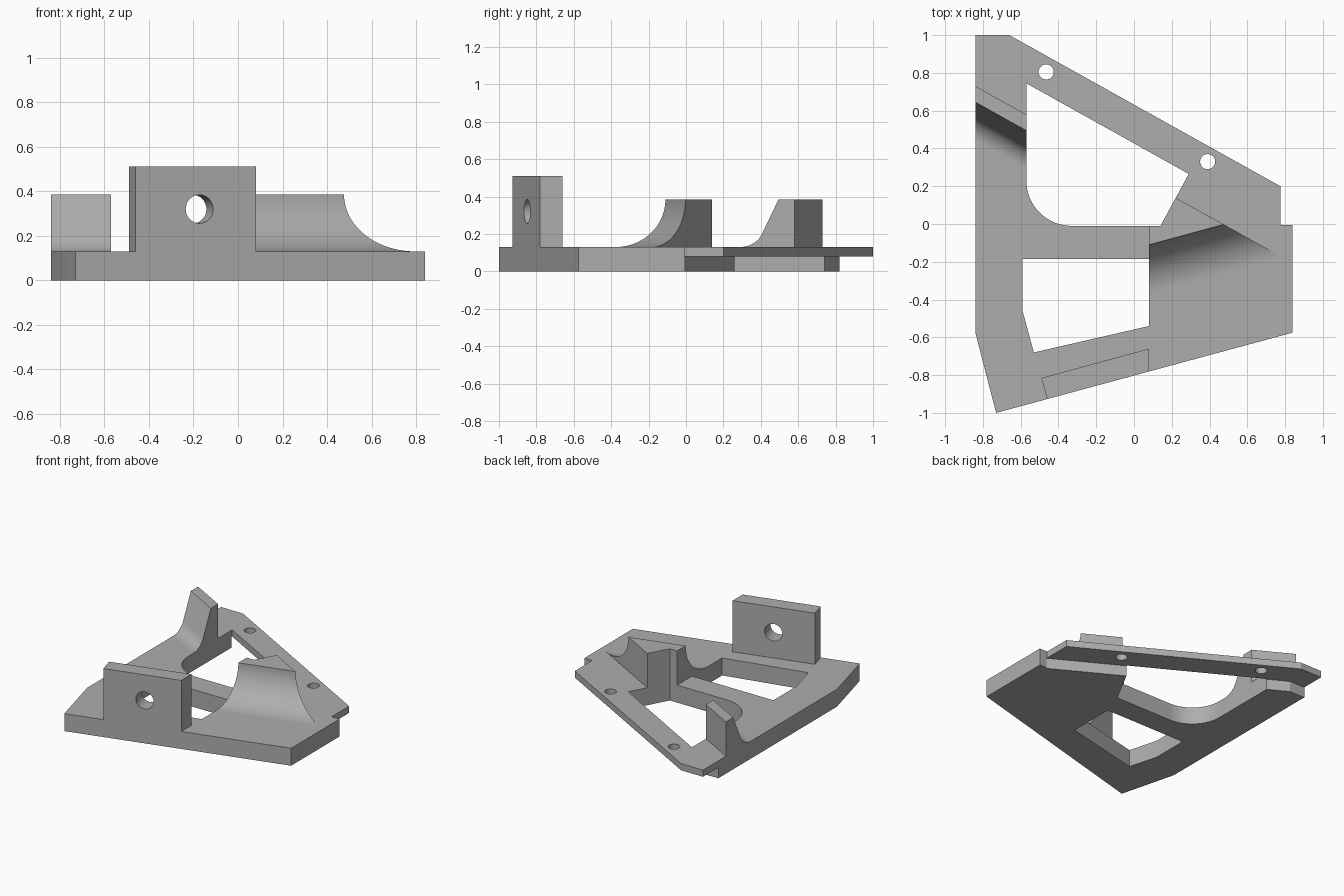
import bpy, bmesh
from math import sin, cos, pi, radians
from mathutils import Vector

if "Cube" in bpy.data.objects:
    bpy.data.objects.remove(bpy.data.objects["Cube"], do_unlink=True)

grey = bpy.data.materials.new("mid_grey")
grey.use_nodes = True
COLOUR = (0.42, 0.42, 0.42, 1)
grey.diffuse_color = COLOUR
grey.node_tree.nodes["Principled BSDF"].inputs["Base Color"].default_value = COLOUR


def solid(name, points, sweep):
    """Closed solid made by sweeping a flat polygon along a vector."""
    bm = bmesh.new()
    face = bm.faces.new([bm.verts.new(p) for p in points])
    moved = bmesh.ops.extrude_face_region(bm, geom=[face])["geom"]
    bmesh.ops.translate(bm, vec=sweep, verts=[v for v in moved if isinstance(v, bmesh.types.BMVert)])
    bmesh.ops.recalc_face_normals(bm, faces=bm.faces)
    mesh = bpy.data.meshes.new(name)
    bm.to_mesh(mesh)
    bm.free()
    mesh.materials.append(grey)
    obj = bpy.data.objects.new(name, mesh)
    bpy.context.collection.objects.link(obj)
    return obj


def prism(name, outline, low, high):
    return solid(name, [(x, y, low) for x, y in outline], Vector((0, 0, high - low)))


def combine(target, tool, operation):
    mod = target.modifiers.new("combine", "BOOLEAN")
    mod.operation, mod.solver, mod.object = operation, "EXACT", tool
    bpy.context.view_layer.objects.active = target
    bpy.ops.object.modifier_apply(modifier=mod.name)
    bpy.data.objects.remove(tool, do_unlink=True)


def arc(cx, cy, r, start, end, steps=16):
    angles = [radians(start + (end - start) * i / steps) for i in range(steps + 1)]
    return [(cx + r * cos(a), cy + r * sin(a)) for a in angles]


def ramp(name, origin, along, profile, footprint):
    """Sweep a (distance forward, height) profile and trim it to a footprint."""
    u = Vector((*along, 0)).normalized()
    n = Vector((u.y, -u.x, 0))
    start = Vector((*origin, 0)) - u
    obj = solid(name, [start + n * d + Vector((0, 0, z)) for d, z in profile], u * 2.5)
    combine(obj, prism("trim", footprint, 0, 1), "INTERSECT")
    return obj


TOP, LEDGE, RAMP_TOP, SINK = 0.13, 0.08, 0.385, 0.05
SLOPE = -0.557                      # slant of the back edge
FRONT = 0.425 / 1.57                # slant of the front edge


def back_line(x):
    return 0.73 + SLOPE * (x + 0.84)


def front_line(x):
    return -1 + FRONT * (x + 0.73)


# Base plate
body = prism("mount_body", [(-0.84, -0.575), (-0.73, -1), (0.84, front_line(0.84)), (0.84, -0.005),
                            (0.775, -0.005), (0.775, 0.2), (-0.66, 1), (-0.84, 1)], 0, TOP)

# Rear corner ramp: sloped wall running into a fillet
fillet = arc(0.254, TOP + 0.11, 0.11, 202, 270)
left = ramp("rear_ramp", (-0.84, 0.73), (1, SLOPE),
            [(0, SINK), (0, RAMP_TOP), (0.074, RAMP_TOP)] + fillet + [(0.254, SINK)],
            [(-0.84, 0), (-0.5, 0), (-0.5, 1), (-0.84, 1)])
combine(body, left, "UNION")

# Side ramp: quarter-round hollow
r = RAMP_TOP - TOP
right = ramp("side_ramp", (0.08, -0.11), (1, FRONT),
             [(-0.6, SINK), (-0.6, RAMP_TOP)] + arc(r, RAMP_TOP, r, 180, 270, 24) + [(r, SINK)],
             [(0.08, -0.45), (0.95, -0.45), (0.95, back_line(0.95)), (0.08, back_line(0.08))])
combine(body, right, "UNION")

# Upright plate on the front edge
plate = prism("front_plate", [(-0.46, front_line(-0.46)), (0.08, front_line(0.08)),
                              (0.08, -0.66), (-0.49, -0.815)], SINK, 0.51)
combine(body, plate, "UNION")

# Rear and front windows
rear = [(-0.57, 0.745), (0.29, 0.265), (0.14, -0.01)] + arc(-0.33, 0.23, 0.24, 270, 180)
front = [(-0.59, -0.185), (0.08, -0.185), (0.08, -0.54), (-0.53, -0.68), (-0.59, -0.46)]
for outline in (rear, front):
    combine(body, prism("window", outline, -0.5, 1), "DIFFERENCE")

# Rebate under the back flange
rebate = [(-1, 0.82), (-0.714, 0.82), (0.775, -0.012), (0.9, 0.1), (0.9, 1.2), (-1, 1.2)]
combine(body, prism("rebate", rebate, -0.5, LEDGE), "DIFFERENCE")

# Flange screw holes
for x, y in ((-0.465, 0.805), (0.39, 0.33)):
    combine(body, prism("screw_hole", arc(x, y, 0.04, 0, 348.75, 31), -0.5, 0.5), "DIFFERENCE")

# Bore square to the upright plate
u = Vector((1, FRONT, 0)).normalized()
n = Vector((u.y, -u.x, 0))
centre = Vector((-0.173, front_line(-0.173), 0.32)) + n * 0.1
ring = [centre + u * a + Vector((0, 0, b)) for a, b in arc(0, 0, 0.064, 0, 348.75, 31)]
combine(body, solid("bore", ring, n * -0.4), "DIFFERENCE")

# Smooth the curves, keep the edges crisp
bpy.ops.object.select_all(action="DESELECT")
body.select_set(True)
bpy.context.view_layer.objects.active = body
bpy.ops.object.shade_smooth_by_angle(angle=radians(20))
